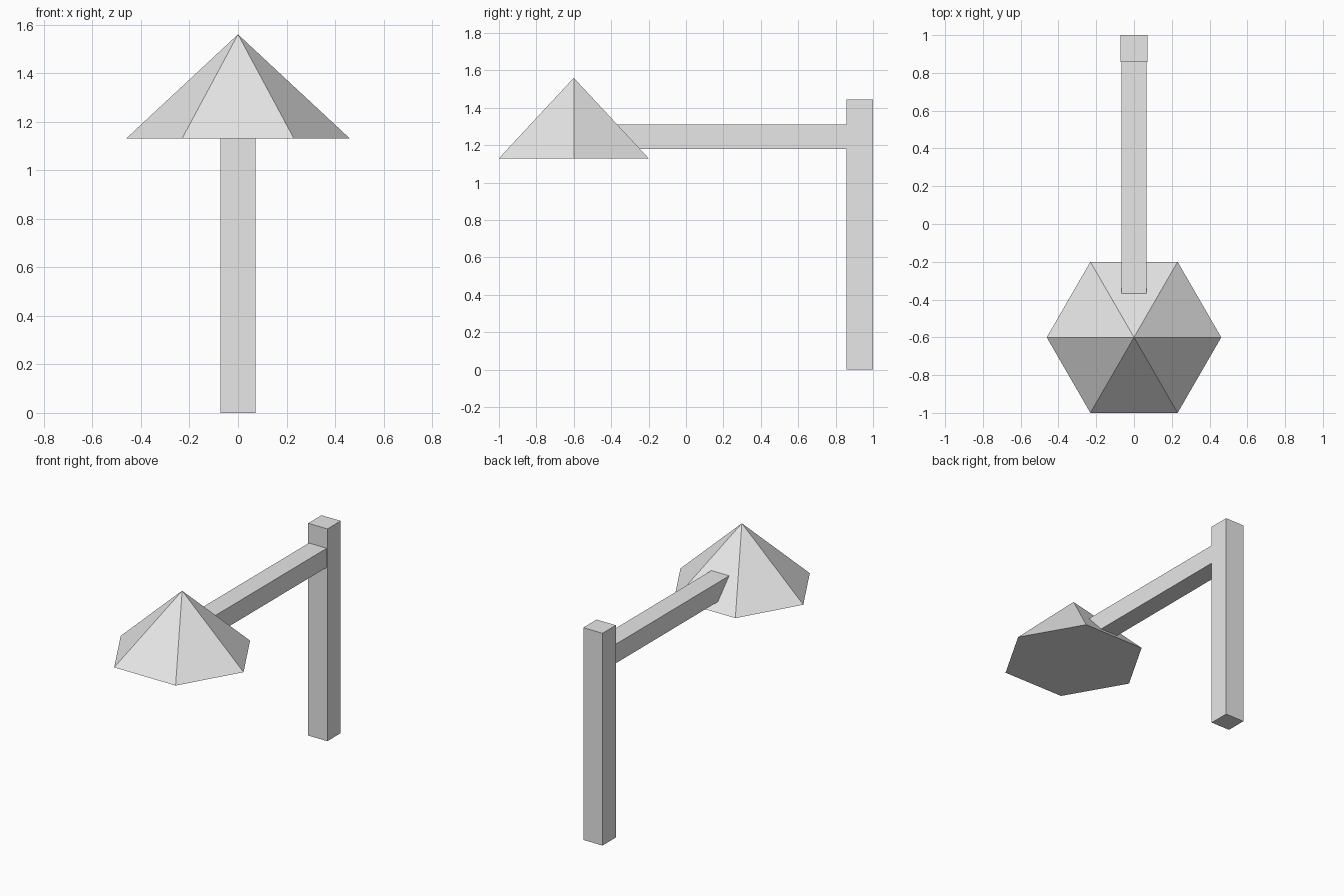
import bpy
import math

cube = bpy.data.objects.get("Cube")
if cube:
    bpy.data.objects.remove(cube, do_unlink=True)

grey = bpy.data.materials.new("light_grey")
grey.use_nodes = True
color = (0.8, 0.8, 0.8, 1)
grey.diffuse_color = color
grey.node_tree.nodes["Principled BSDF"].inputs["Base Color"].default_value = color


def finish(name):
    obj = bpy.context.object
    obj.name = name
    obj.data.materials.append(grey)
    return obj


def box(name, low, high):
    center = [(a + b) / 2 for a, b in zip(low, high)]
    bpy.ops.mesh.primitive_cube_add(size=1, location=center)
    obj = finish(name)
    obj.scale = [b - a for a, b in zip(low, high)]
    bpy.ops.object.transform_apply(location=False, rotation=False, scale=True)
    return obj


# Upright post
box("post", (-0.072, 0.857, 0), (0.072, 1, 1.443))

# Horizontal arm, running from the post into the shade
box("arm", (-0.067, -0.42, 1.18), (0.067, 0.87, 1.31))

# Six-sided lamp shade with a closed underside
bottom, top, apothem = 1.13, 1.56, 0.4
bpy.ops.mesh.primitive_cone_add(
    vertices=6, radius1=apothem / math.cos(math.pi / 6), radius2=0,
    depth=top - bottom, location=(0, -0.6, (bottom + top) / 2),
    rotation=(0, 0, math.pi / 6))
finish("lamp_shade")
